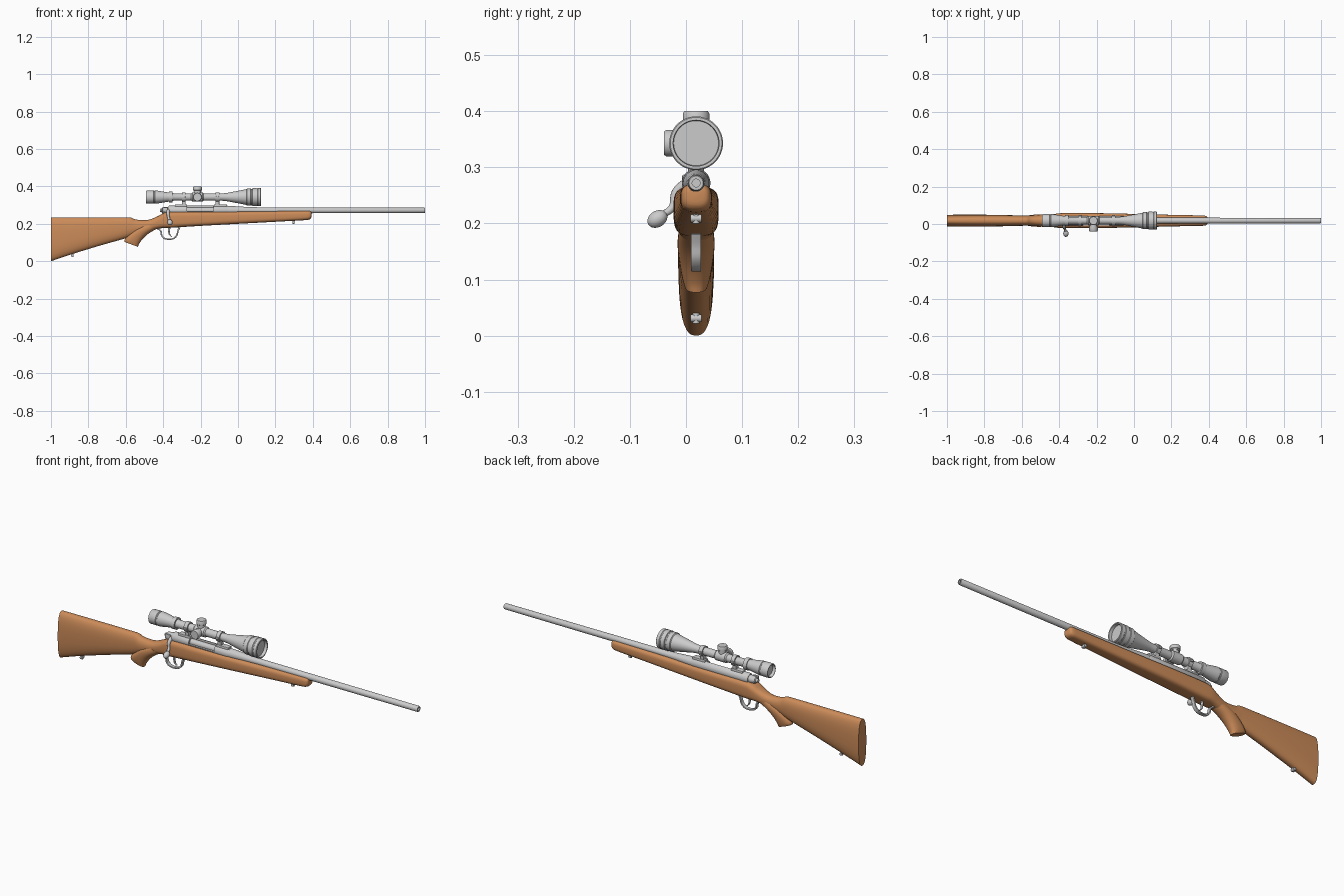
import bpy, bmesh, math
from mathutils import Vector, Matrix

if "Cube" in bpy.data.objects:
    bpy.data.objects.remove(bpy.data.objects["Cube"])

Y = 0.018          # centre plane of the rifle
BORE = 0.272       # height of the barrel axis
SIGHT = 0.343      # height of the scope axis

wood = bpy.data.materials.new("wood")
wood.diffuse_color = (0.6, 0.26, 0.10, 1)
wood.use_nodes = True
wood.node_tree.nodes["Principled BSDF"].inputs["Base Color"].default_value = wood.diffuse_color


def finish(name, bm, mat=None):
    bmesh.ops.remove_doubles(bm, verts=bm.verts, dist=1e-5)
    bmesh.ops.recalc_face_normals(bm, faces=bm.faces)
    me = bpy.data.meshes.new(name)
    bm.to_mesh(me)
    bm.free()
    ob = bpy.data.objects.new(name, me)
    bpy.context.collection.objects.link(ob)
    if mat:
        me.materials.append(mat)
    return ob


def skin(bm, rings):
    vs = [[bm.verts.new(p) for p in r] for r in rings]
    n = len(vs[0])
    for a, b in zip(vs, vs[1:]):
        for i in range(n):
            j = (i + 1) % n
            bm.faces.new((a[i], a[j], b[j], b[i]))
    bm.faces.new(vs[0])
    bm.faces.new(vs[-1])


def lathe(name, pts, origin, axis=(1, 0, 0), sides=40):
    """Turn (distance, radius) points about an axis."""
    rot = Vector((1, 0, 0)).rotation_difference(Vector(axis)).to_matrix()
    rings = []
    for d, r in pts:
        r = max(r, 1e-4)
        rings.append([Vector(origin) + rot @ Vector((d, r * math.cos(2 * math.pi * i / sides),
                      r * math.sin(2 * math.pi * i / sides))) for i in range(sides)])
    bm = bmesh.new()
    skin(bm, rings)
    return finish(name, bm)


def loft(name, secs, mat=None, sides=32, steps=4):
    """Sections (ax, az, bx, bz, half_width, squareness) joined by a smooth spline."""
    p = [secs[0]] + list(secs) + [secs[-1]]
    dense = []
    for k in range(1, len(p) - 2):
        for s in range(steps):
            t = s / steps
            dense.append([0.5 * (2 * b + (c - a) * t + (2 * a - 5 * b + 4 * c - d) * t * t
                          + (3 * b - a - 3 * c + d) * t ** 3)
                          for a, b, c, d in zip(*p[k - 1:k + 3])])
    dense.append(secs[-1])
    rings = []
    for ax, az, bx, bz, hw, n in dense:
        ring = []
        for i in range(sides):
            c, s = math.cos(2 * math.pi * i / sides), math.sin(2 * math.pi * i / sides)
            u = math.copysign(abs(c) ** (2 / n), c) / 2
            v = math.copysign(abs(s) ** (2 / n), s) * hw
            ring.append(((ax + bx) / 2 + (bx - ax) * u, Y + v, (az + bz) / 2 + (bz - az) * u))
        rings.append(ring)
    bm = bmesh.new()
    skin(bm, rings)
    return finish(name, bm, mat)


def box(name, lo, hi, bevel=0.0):
    lo, hi = Vector(lo), Vector(hi)
    bm = bmesh.new()
    bmesh.ops.create_cube(bm, size=1, matrix=Matrix.Translation((lo + hi) / 2)
                          @ Matrix.Diagonal((*(hi - lo), 1)))
    if bevel:
        bmesh.ops.bevel(bm, geom=bm.edges[:], offset=bevel, segments=2, affect='EDGES', profile=0.5)
    return finish(name, bm)


# Stock: butt, wrist and fore-end (x, bottom, top, half width, squareness)
stock = [(-1.0, 0.0, .235, .031, 2.6), (-.9, .034, .235, .032, 2.6), (-.75, .08, .235, .031, 2.5),
         (-.62, .117, .235, .028, 2.4), (-.575, .131, .234, .027, 2.3), (-.555, .138, .226, .027, 2.2),
         (-.53, .146, .221, .027, 2.2), (-.48, .16, .221, .029, 2.3), (-.43, .173, .240, .035, 2.8),
         (-.40, .177, .256, .039, 3.2), (-.36, .179, .264, .040, 3.6), (-.2, .189, .265, .040, 3.6),
         (0, .2, .266, .036, 3.4), (.2, .211, .268, .031, 3.2), (.35, .219, .270, .028, 3),
         (.38, .223, .270, .026, 2.8), (.39, .230, .267, .021, 2.6), (.393, .238, .262, .014, 2.4)]
loft("stock", [(x, b, x, t, w, n) for x, b, t, w, n in stock], wood, 40)

# Pistol grip
loft("pistol_grip", [(-.607, .103, -.535, .077, .020, 2.6), (-.606, .116, -.528, .094, .025, 2.5),
                     (-.585, .143, -.507, .122, .030, 2.3), (-.548, .175, -.475, .150, .033, 2.2),
                     (-.50, .200, -.43, .176, .031, 2.2)], wood)

# Barrel with hollow muzzle
lathe("barrel", [(-.08, 0), (-.08, .024), (-.03, .023), (.04, .0185), (.12, .016), (.996, .0145),
                 (1, .0125), (1, .007), (.97, .007), (.97, 0)], (0, Y, BORE))

# Receiver with ejection port cut in its right side
receiver = lathe("receiver", [(-.372, 0), (-.372, .022), (-.366, .0255), (-.06, .0255),
                              (-.055, .024), (-.055, 0)], (0, Y, BORE))
cutter = box("port_cutter", (-.272, -.05, .268), (-.13, Y + .006, .32))
cutter.hide_render = True
mod = receiver.modifiers.new("port", 'BOOLEAN')
mod.operation, mod.object, mod.solver = 'DIFFERENCE', cutter, 'EXACT'
bpy.context.view_layer.objects.active = receiver
bpy.ops.object.modifier_apply(modifier=mod.name)
bpy.data.objects.remove(cutter)

# Bolt body, shroud, safety lever
lathe("bolt_body", [(-.36, 0), (-.36, .0155), (-.1, .0155), (-.1, 0)], (0, Y, BORE))
lathe("bolt_shroud", [(-.418, 0), (-.418, .008), (-.408, .010), (-.405, .015), (-.385, .019),
                      (-.365, .019), (-.365, 0)], (0, Y, BORE))
box("safety_lever", (-.405, Y - .025, .262), (-.375, Y - .016, .287), .003)

# Bolt handle: tapered arm and knob
arm = bpy.data.curves.new("bolt_handle", 'CURVE')
arm.dimensions, arm.bevel_depth, arm.bevel_resolution, arm.use_fill_caps = '3D', .0075, 4, True
sp = arm.splines.new('BEZIER')
path = [((-.372, .005, .275), 1.2), ((-.374, -.017, .256), 1.1), ((-.370, -.025, .228), .9),
        ((-.365, -.046, .213), .8)]
sp.bezier_points.add(len(path) - 1)
for bp, (co, r) in zip(sp.bezier_points, path):
    bp.co, bp.radius = co, r
    bp.handle_left_type = bp.handle_right_type = 'AUTO'
bpy.context.collection.objects.link(bpy.data.objects.new("bolt_handle", arm))
knob = [(-.019 * math.cos(a * math.pi / 12), .0145 * math.sin(a * math.pi / 12)) for a in range(13)]
lathe("bolt_knob", knob, (-.364, -.051, .208), (0, -.85, -.52), 24)

# Trigger guard strap and trigger
loft("trigger_guard", [(-.435, .172, -.430, .180, .009, 6), (-.417, .160, -.410, .164, .009, 6),
                       (-.412, .137, -.404, .139, .009, 6), (-.398, .120, -.393, .127, .009, 6),
                       (-.372, .114, -.372, .121, .009, 6), (-.343, .118, -.347, .125, .009, 6),
                       (-.324, .136, -.331, .140, .009, 6), (-.317, .160, -.325, .162, .009, 6),
                       (-.308, .180, -.318, .184, .009, 6)], None, 24)
loft("trigger", [(-.376, .185, -.360, .185, .005, 3), (-.374, .160, -.364, .160, .005, 3),
                 (-.370, .143, -.361, .141, .005, 3), (-.358, .130, -.352, .132, .004, 3)], None, 16)

# Sling studs under butt and fore-end
for label, x, z in (("rear", -.885, .040), ("front", .297, .218)):
    lathe(label + "_sling_stud", [(-.012, 0), (-.012, .006), (.006, .006), (.006, .0035), (.02, .0035),
          (.02, 0)], (x, Y, z - .006), (0, 0, 1), 16)
    lathe(label + "_stud_barrel", [(-.010, 0), (-.010, .007), (.010, .007), (.010, 0)],
          (x, Y, z - .009), (0, 1, 0), 16)

# Scope mounts: base, foot and clamp ring
for label, x0, x1, xr in (("rear", -.338, -.272, -.290), ("front", -.128, -.058, -.110)):
    box(label + "_scope_base", (x0, Y - .014, .288), (x1, Y + .014, .304), .003)
    box(label + "_ring_foot", (xr - .010, Y - .012, .300), (xr + .010, Y + .012, .328), .002)
    lathe(label + "_scope_ring", [(-.010, .018), (-.010, .0255), (.010, .0255), (.010, .018)],
          (xr, Y, SIGHT))
    box(label + "_ring_clamp", (xr - .008, Y - .031, SIGHT - .005), (xr + .008, Y + .031, SIGHT + .005), .002)

# Scope body turned in one piece, both lenses recessed
lathe("scope_body", [(-.478, 0), (-.478, .028), (-.492, .030), (-.492, .033), (-.488, .035), (-.452, .035),
                     (-.450, .0335), (-.446, .0335), (-.444, .035), (-.432, .0345), (-.375, .025),
                     (-.370, .025), (-.370, .029), (-.350, .029), (-.350, .022), (-.343, .0195),
                     (-.250, .0195), (-.244, .025), (-.190, .025), (-.184, .0195), (-.085, .0195),
                     (-.06, .022), (.02, .037), (.045, .042), (.048, .046), (.068, .046),
                     (.070, .044), (.076, .044), (.078, .048), (.098, .048), (.100, .0465), (.104, .0465),
                     (.106, .048), (.121, .048), (.123, .046), (.123, .041), (.108, .040), (.108, 0)],
      (0, Y, SIGHT), sides=48)

# Adjustment turrets
for label, axis in (("top", (0, 0, 1)), ("side", (0, -1, 0))):
    lathe(label + "_turret", [(0, 0), (0, .018), (.030, .018), (.030, .021), (.036, .021), (.038, .0235),
                              (.053, .0235), (.057, .021), (.057, 0)], (-.217, Y, SIGHT), axis, 32)

# Smooth shading with sharp edges kept
bpy.ops.object.select_all(action='DESELECT')
for ob in bpy.data.objects:
    if ob.type == 'MESH':
        ob.select_set(True)
        bpy.context.view_layer.objects.active = ob
bpy.ops.object.shade_smooth_by_angle(angle=math.radians(35))
